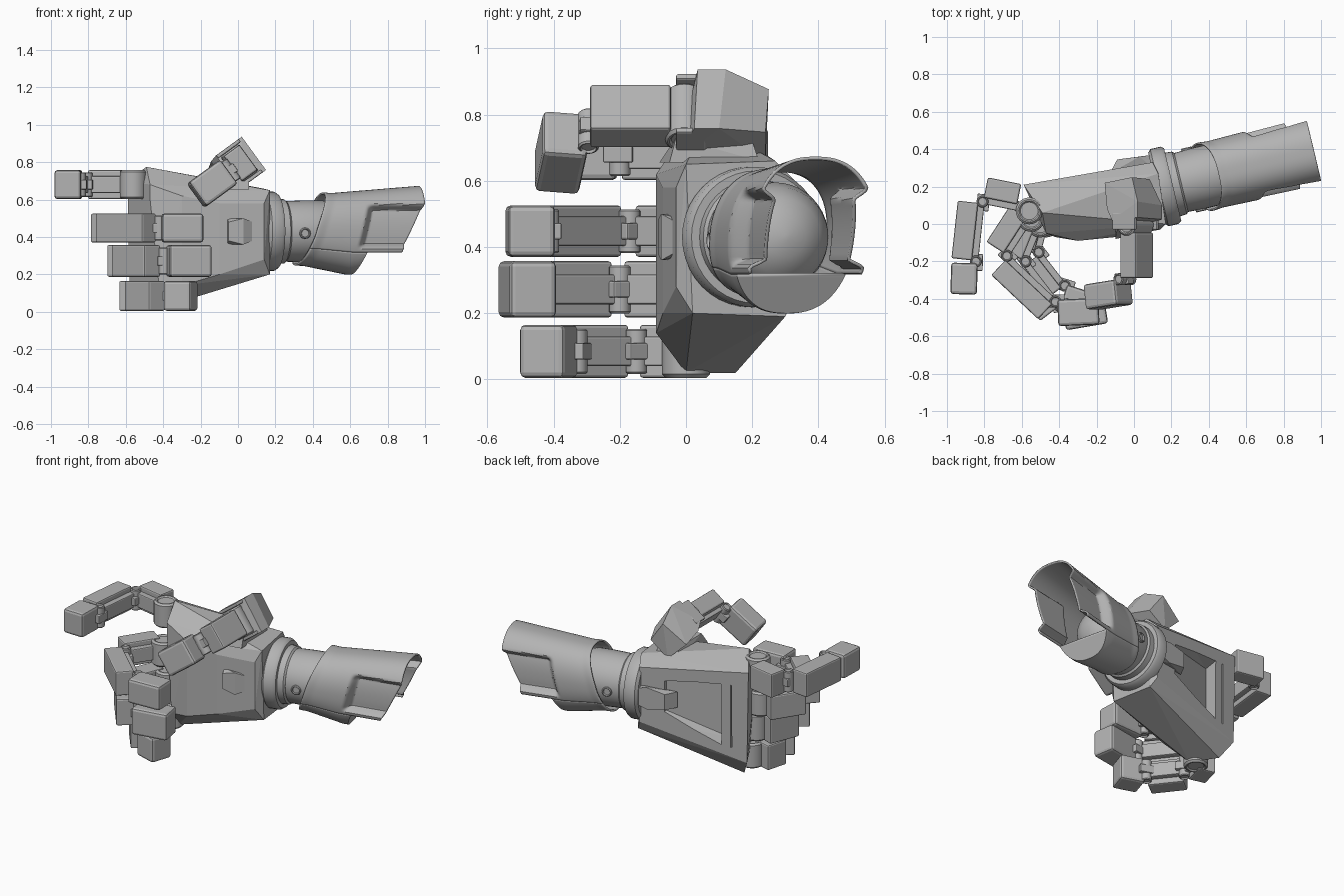
import bpy, bmesh, math
from mathutils import Vector as V, Matrix as M

if "Cube" in bpy.data.objects:
    bpy.data.objects.remove(bpy.data.objects["Cube"])

grey = bpy.data.materials.new("mid_grey")
grey.diffuse_color = (0.45, 0.45, 0.45, 1)
grey.use_nodes = True
grey.node_tree.nodes["Principled BSDF"].inputs["Base Color"].default_value = grey.diffuse_color


def finish(name, bm, smooth=None, matrix=None):
    bmesh.ops.recalc_face_normals(bm, faces=bm.faces)
    me = bpy.data.meshes.new(name)
    bm.to_mesh(me)
    bm.free()
    me.materials.append(grey)
    ob = bpy.data.objects.new(name, me)
    bpy.context.collection.objects.link(ob)
    if matrix:
        ob.matrix_world = matrix
    if smooth:
        bpy.ops.object.select_all(action='DESELECT')
        ob.select_set(True)
        bpy.context.view_layer.objects.active = ob
        bpy.ops.object.shade_smooth_by_angle(angle=math.radians(smooth))
    return ob


def hull(name, pts):
    bm = bmesh.new()
    for p in pts:
        bm.verts.new(p)
    res = bmesh.ops.convex_hull(bm, input=bm.verts)
    bmesh.ops.delete(bm, geom=[g for g in res["geom_interior"] if isinstance(g, bmesh.types.BMVert)], context='VERTS')
    bmesh.ops.dissolve_limit(bm, angle_limit=0.05, verts=bm.verts, edges=bm.edges)
    return finish(name, bm)


def box(name, org, axes, lo, hi, bevel=0.01):
    """Bevelled box from lo to hi along three given axes."""
    bm = bmesh.new()
    bmesh.ops.create_cube(bm, size=1)
    for v in bm.verts:
        k = [lo[i] + (hi[i] - lo[i]) * (v.co[i] + 0.5) for i in range(3)]
        v.co = V(org) + sum((V(axes[i]) * k[i] for i in range(3)), V())
    bm.normal_update()
    bmesh.ops.recalc_face_normals(bm, faces=bm.faces)
    if bevel:
        bmesh.ops.bevel(bm, geom=bm.edges[:], offset=bevel, segments=2, profile=0.5, affect='EDGES')
    return finish(name, bm)


def lathe(name, pts, matrix, n=40):
    """Revolve (along, radius) points about local x."""
    bm = bmesh.new()
    rings = [[bm.verts.new((s, r * math.cos(2 * math.pi * i / n), r * math.sin(2 * math.pi * i / n)))
              for i in range(n)] for s, r in pts]
    for a, b in zip(rings, rings[1:]):
        for i in range(n):
            bm.faces.new((a[i], a[(i + 1) % n], b[(i + 1) % n], b[i]))
    bm.faces.new(rings[0])
    bm.faces.new(rings[-1])
    return finish(name, bm, 35, matrix)


def pin(name, c, axis, r, h):
    m = M.Translation(c) @ V(axis).to_track_quat('X', 'Z').to_matrix().to_4x4()
    e = r * 0.15
    return lathe(name, [(-h / 2 + .008, r * .65), (-h / 2, r * .75), (-h / 2, r - e), (-h / 2 + e, r),
                        (h / 2 - e, r), (h / 2, r - e), (h / 2, r * .75), (h / 2 - .008, r * .65)], m, 24)


X, Y, Z = V((1, 0, 0)), V((0, 1, 0)), V((0, 0, 1))

# Palm block with a tapered recess and slot in the back of the hand
palm = hull("palm", [
    (-.59, .21, .70), (-.49, .06, .775), (-.47, -.05, .68), (-.47, -.05, .6), (-.52, .15, .02), (-.42, 0, .02),
    (-.42, -.07, .12), (-.3, -.09, .14), (-.3, -.09, .62), (-.58, .21, .12), (-.1, -.07, .2), (-.1, -.07, .58),
    (.17, .02, .2), (.13, .3, .19), (.1, .33, .25), (.1, .33, .6), (.13, .27, .66), (.17, 0, .65),
    (.14, -.03, .58), (.14, -.03, .28)])
recess = hull("recess_cutter", [(-.42, .15, .22), (-.42, .15, .58), (-.42, .4, .18), (-.42, .4, .62),
                                (-.06, .285, .35), (-.06, .285, .54), (-.06, .4, .32), (-.06, .4, .57)])
slot = box("slot_cutter", (-.48, .22, .4), (X, Y, Z), (-.004, -.025, -.2), (.004, .1, .2), 0)
for cut in (recess, slot):
    cut.hide_render = True
    cut.hide_viewport = True
    mod = palm.modifiers.new("cut", 'BOOLEAN')
    mod.object, mod.operation, mod.solver = cut, 'DIFFERENCE', 'EXACT'

# Wrist tabs on both sides
hull("front_wrist_tab", [(x, y, .43 + k * z) for k in (-1, 1) for x, y, z in
                         ((-.06, -.05, .07), (-.05, -.085, .05), (.03, -.075, .07), (.09, -.03, .045), (.09, .03, .045))])
hull("back_wrist_tab", [(x, y, .43 + k * z) for k in (-1, 1) for x, y, z in
                        ((-.13, .27, .05), (-.09, .345, .05), (.03, .36, .07), (.1, .37, .05), (.1, .3, .05))])

# Fingers: hinge path in plan, outer plates on the right of the path
fingers = {
    "index": (.68, .155, [(-.56, .07), (-.81, .12), (-.845, -.2), (-.85, -.378)]),
    "middle": (.448, .155, [(-.55, .03), (-.68, -.17), (-.42, -.415), (-.19, -.405)]),
    "ring": (.272, .17, [(-.5, .0), (-.58, -.2), (-.395, -.44), (-.16, -.4)]),
    "little": (.085, .16, [(-.47, .0), (-.51, -.15), (-.37, -.33), (-.215, -.38)]),
}
for name, (zc, w, path) in fingers.items():
    pts = [V((x, y, zc)) for x, y in path]
    pin(name + "_knuckle", pts[0], Z, .072, w)
    for i, (a, b) in enumerate(zip(pts, pts[1:])):
        d = (b - a).normalized()
        out = V((d.y, -d.x, 0))
        L = (b - a).length
        tip = i == 2
        start = .07 if (name, i) == ("index", 0) else .01
        box(f"{name}_plate_{i+1}", a, (d, out, Z), (start, -.01 if tip else .022, -w / 2),
            (L if tip else L - .003, .132, w / 2), .016 if tip else .009)
        if i:
            pin(f"{name}_hinge_{i}", a, Z, .032, w * .85)
            box(f"{name}_hinge_clip_{i}", a, (d, out, Z), (-.04, -.037, -.025), (.05, .03, .025), .005)
        if not tip:
            box(f"{name}_rail_{i+1}", a, (d, out, Z), (.02, -.012, -.045), (L - .02, .04, .045), .006)

# Thumb: u is the curl direction, w the width direction
u, w = V((-.81, 0, -.59)), V((.59, 0, -.81))
c = V((.02, 0, .8))
base = [(-.11, -.08, .035), (.11, -.08, .025), (-.11, .09, .02), (.11, .09, -.03), (-.11, -.08, .12),
        (.11, -.08, .1), (-.08, -.02, .25), (.08, -.02, .24), (-.08, .16, .22), (.08, .13, .24), (-.1, .13, .08)]
hull("thumb_base", [c + w * a + u * b + Y * y for a, b, y in base])
hull("thumb_web", [(-.1, -.08, .655), (.06, -.05, .655), (-.09, -.03, .73), (.06, -.03, .73),
                   (-.1, .2, .66), (.06, .22, .66), (-.08, .2, .72), (.05, .2, .72)])
for k in (-1, 1):
    box("thumb_base_cheek", c, (w, u, Y), (k * .1 - .01, -.06, -.03), (k * .1 + .01, .09, .06), .006)
pin("thumb_knuckle", c + u * .015 - Y * .005, w, .06, .18)
box("thumb_plate", c, (w, u, Y), (-.083, -.045, -.29), (.083, .06, -.045))
box("thumb_rail", c, (w, u, Y), (-.045, .05, -.27), (.045, .085, -.04), .006)
tj = c + u * .085 - Y * .295
pin("thumb_hinge", tj, w, .032, .13)
d = (u - Y * .13).normalized()
out = w.cross(d)
if out.y > 0:
    out = -out
box("thumb_tip", tj, (w, d, out), (-.08, .015, 0), (.08, .225, .135), .016)
box("thumb_hinge_clip", tj, (w, d, out), (-.025, -.04, -.035), (.025, .05, .03), .005)

# Wrist collar and inner sleeve along the forearm axis
F = M.Translation((.16, .2, .43)) @ M.Rotation(math.radians(13.4), 4, 'Z')
lathe("wrist_collar", [(-.04, .16), (-.04, .195), (-.025, .212), (.03, .212), (.048, .2), (.048, .175),
                       (.085, .172), (.095, .162)], F)
lathe("wrist_sleeve", [(.05, .155), (.1, .162), (.2, .166), (.3, .165), (.36, .15), (.41, .115), (.44, .06),
                       (.45, .01)], F)
for k in (-1, 1):
    pin("wrist_bolt", F @ V((.165, k * .16, -.01)), F.to_3x3() @ Y, .03, .03)


def ramp(v):
    v = max(0, min(1, v))
    return v * v * (3 - 2 * v)


def shell(name, t0, t1, start, end, cap=False, n=100, m=60):
    """Forearm skin between two angles, with ends that depend on height."""
    bm = bmesh.new()
    rows = []
    for i in range(n + 1):
        t = math.radians(t0 + (t1 - t0) * i / n)
        co, si = math.cos(t), math.sin(t)
        cy = math.copysign(abs(co) ** .8, co)
        sz = math.copysign(abs(si) ** .9, si)
        s0, s1 = start(si), end(.22 * sz)
        row = []
        for j in range(m + 1):
            s = s0 + (s1 - s0) * j / m
            z = sz * ((.172 + .08 * s) if si > 0 else (.17 + .2 * max(0, s - .15)) if s < .43 else .226)
            # side dent, closed above and below
            dent = .055 * ramp((s - .45 - .25 * (z + .08)) / .05) * ramp((.15 - z) / .04) * ramp((z + .095) / .03)
            lip = .006 * (1 - ramp((s - s0) / .06))
            y = cy * (.17 + .024 * s + lip - dent * (abs(co) > .3))
            row.append(bm.verts.new((s, y, z + math.copysign(lip, si) * abs(si))))
        rows.append(row)
    for a, b in zip(rows, rows[1:]):
        for j in range(m):
            bm.faces.new((a[j], a[j + 1], b[j + 1], b[j]))
    if cap:
        bm.faces.new([r[-1] for r in rows])
    ob = finish(name, bm, 35, F)
    mod = ob.modifiers.new("thickness", 'SOLIDIFY')
    mod.thickness, mod.offset = .01, 0
    return ob


# Forearm: long upper guard with dented sides, short closed lower part
slant = lambda si: .225 + .075 * si
shell("forearm_guard", -27, 207, slant, lambda z: min(.825, .70 + .125 * (z + .1) / .24))
shell("forearm_underside", 207, 333, slant, lambda z: .45 + .06 * (z + .225) / .13, cap=True, n=48, m=24)
